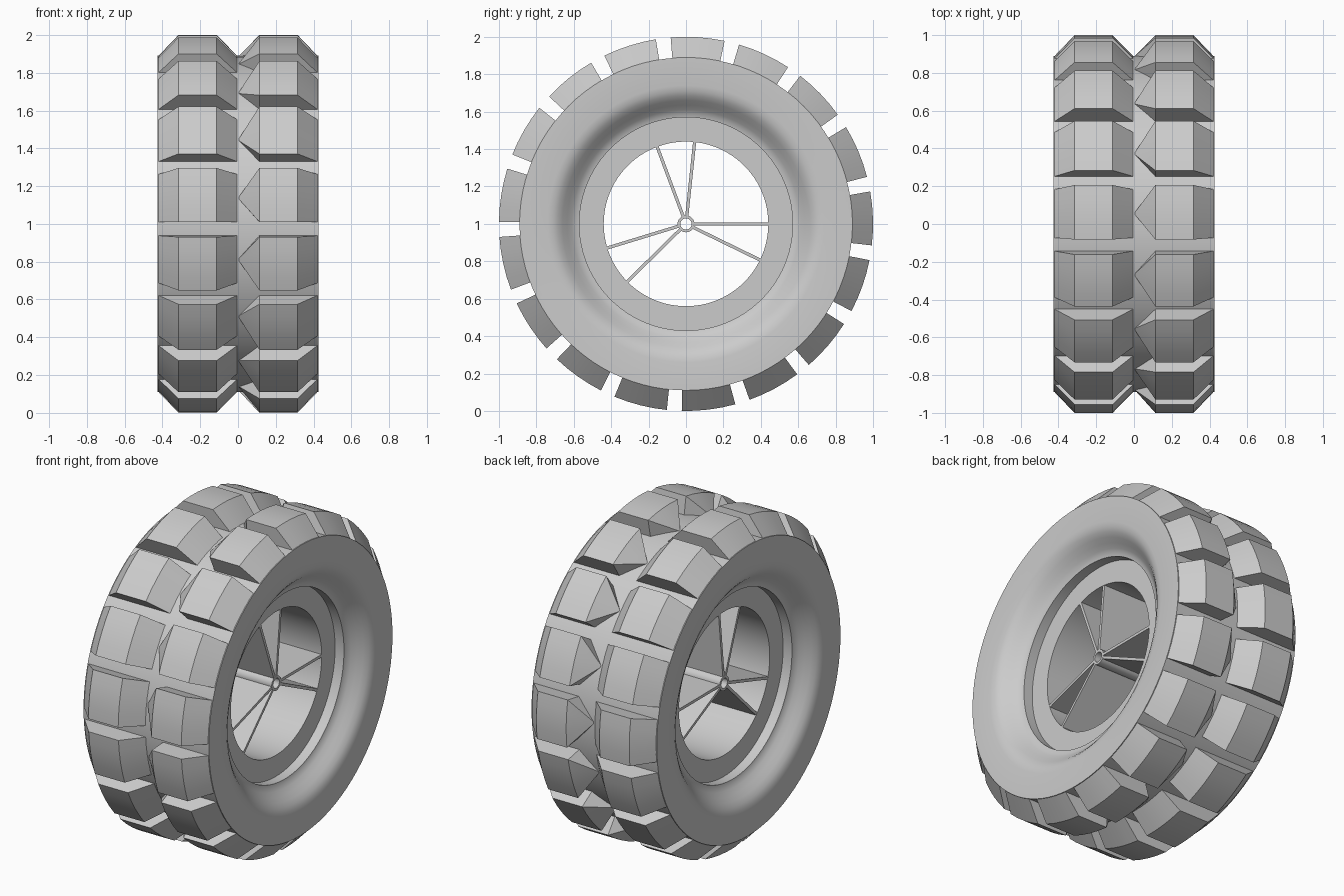
import bpy, bmesh
from math import sin, cos, radians, pi, tau

cube = bpy.data.objects.get("Cube")
if cube:
    bpy.data.objects.remove(cube, do_unlink=True)

# One flat grey for the whole wheel
GREY = (0.6, 0.6, 0.6, 1)
grey = bpy.data.materials.new("plain grey")
grey.use_nodes = True
grey.diffuse_color = GREY
grey.node_tree.nodes["Principled BSDF"].inputs["Base Color"].default_value = GREY

LUGS = 17
HALF = radians(8.3)        # half the angle covered by one lug
START = radians(1.7)       # angle of the first lug
TYRE_R, FOOT_R = 0.89, 0.885


def polar(x, r, a):
    """Point at radius r and angle a around the axle."""
    return (x, r * cos(a), 1 + r * sin(a))


def finish(bm, name):
    bmesh.ops.remove_doubles(bm, verts=bm.verts, dist=1e-5)
    bmesh.ops.recalc_face_normals(bm, faces=bm.faces)
    mesh = bpy.data.meshes.new(name)
    bm.to_mesh(mesh)
    bm.free()
    mesh.materials.append(grey)
    obj = bpy.data.objects.new(name, mesh)
    bpy.context.collection.objects.link(obj)
    bpy.ops.object.select_all(action="DESELECT")
    obj.select_set(True)
    bpy.context.view_layer.objects.active = obj
    bpy.ops.object.shade_smooth_by_angle(angle=radians(30))
    return obj


def revolve(name, profile, steps):
    """Turn a closed (x, radius) profile around the axle."""
    bm = bmesh.new()
    rings = [[bm.verts.new(polar(x, r, tau * i / steps)) for x, r in profile]
             for i in range(steps)]
    n = len(profile)
    for i in range(steps):
        a, b = rings[i], rings[(i + 1) % steps]
        for j in range(n):
            k = (j + 1) % n
            bm.faces.new((a[j], a[k], b[k], b[j]))
    return finish(bm, name)


def tread_row(name, side, tip_half):
    """Ring of chunky lugs; tip_half is the half angle at the middle groove."""
    section = [(0.425, FOOT_R, HALF), (0.315, 1, HALF), (0.113, 1, HALF),
               (0, FOOT_R, tip_half), (0.113, FOOT_R, HALF)]
    segments = 4
    bm = bmesh.new()
    for lug in range(LUGS):
        centre = START + tau * lug / LUGS
        rows = []
        for s in range(segments + 1):
            t = 2 * s / segments - 1
            rows.append([bm.verts.new(polar(side * x, r, centre + t * h))
                         for x, r, h in section])
        for a, b in zip(rows, rows[1:]):
            for j in range(5):
                k = (j + 1) % 5
                bm.faces.new((a[j], a[k], b[k], b[j]))
        for end in (rows[0], rows[-1]):
            bm.faces.new((end[0], end[1], end[2], end[4]))
            bm.faces.new((end[2], end[3], end[4]))
    return finish(bm, name)


# Tyre body with dished side walls, lip and recessed rim ring
wall = [(0.425, TYRE_R), (0.425, 0.74), (0.42, 0.71), (0.408, 0.685),
        (0.388, 0.66), (0.362, 0.635), (0.34, 0.61), (0.325, 0.59),
        (0.32, 0.57), (0.26, 0.57), (0.26, 0.44)]
revolve("tyre_body", wall + [(-x, r) for x, r in reversed(wall)], 96)

# Two rows of lugs: square inner ends on one side, pointed on the other
tread_row("right_tread_row", -1, HALF)
tread_row("left_tread_row", 1, 0)

# Thin hub tube along the axle
revolve("hub_tube", [(0.26, 0.045), (0.26, 0.03), (-0.26, 0.03), (-0.26, 0.045)], 32)

# Blade spokes spanning the rim depth, in three uneven pairs
for index, degrees in enumerate((0, -26, 84, 110.5, 197, 224.5)):
    a = radians(degrees)
    bm = bmesh.new()
    bmesh.ops.create_cube(bm, size=1)
    for v in bm.verts:
        r = 0.24 + v.co.y * 0.404
        w = v.co.z * 0.017
        v.co = (v.co.x * 0.518, r * cos(a) - w * sin(a), 1 + r * sin(a) + w * cos(a))
    finish(bm, f"spoke_{index + 1}")
